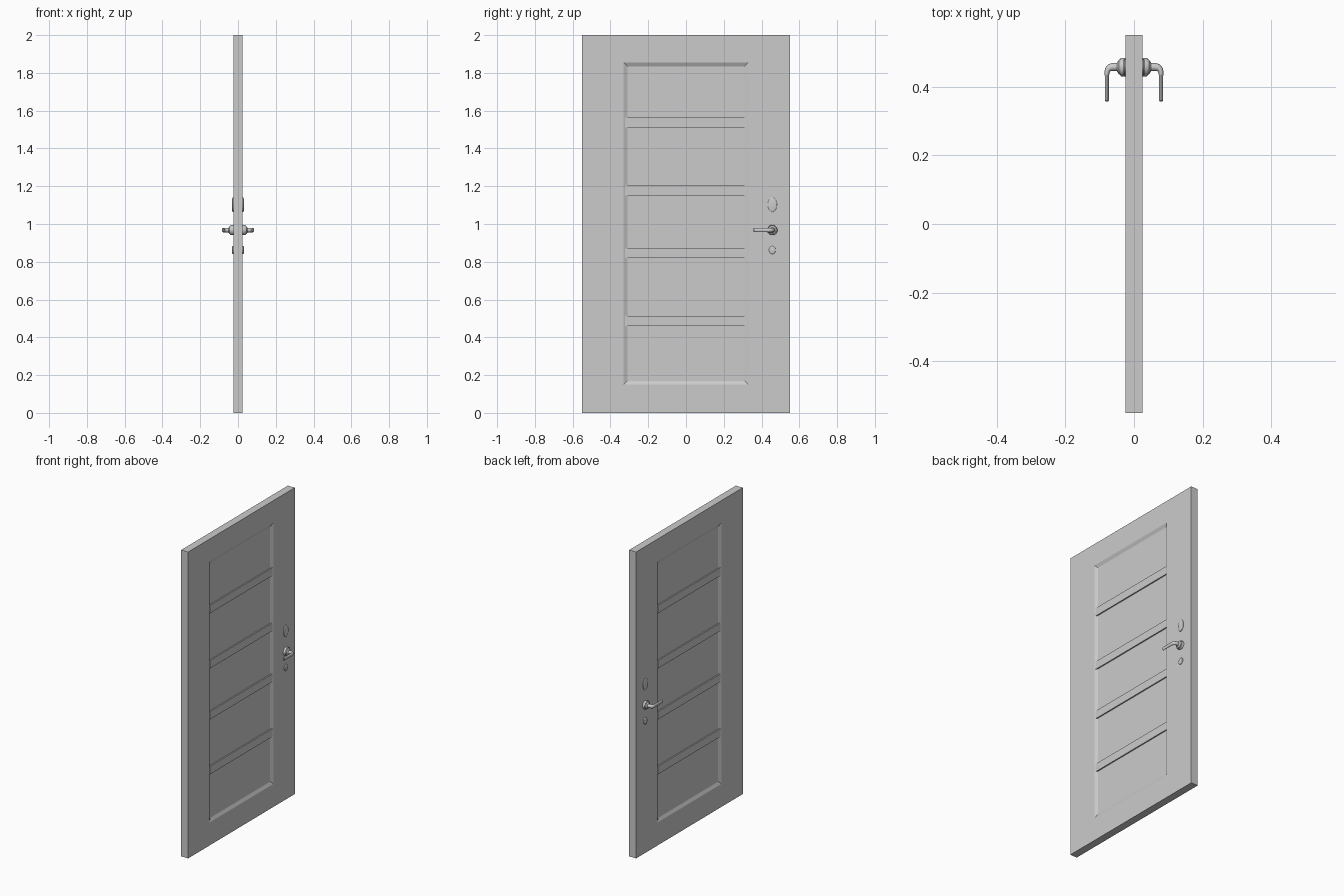
import bpy, bmesh, math
from mathutils import Vector

if "Cube" in bpy.data.objects:
    bpy.data.objects.remove(bpy.data.objects["Cube"])

HX, HY, H = 0.025, 0.55, 2.0          # slab half thickness, half width, height
LOCK_Y, LEVER_Z = 0.457, 0.968


def finish(name, bm, smooth=True):
    bmesh.ops.remove_doubles(bm, verts=bm.verts, dist=1e-6)
    bmesh.ops.recalc_face_normals(bm, faces=bm.faces)
    me = bpy.data.meshes.new(name)
    bm.to_mesh(me)
    bm.free()
    ob = bpy.data.objects.new(name, me)
    bpy.context.collection.objects.link(ob)
    if smooth:
        bpy.ops.object.select_all(action='DESELECT')
        ob.select_set(True)
        bpy.context.view_layer.objects.active = ob
        bpy.ops.object.shade_smooth_by_angle(angle=math.radians(35))
    return ob


def skin(bm, loops):
    """Join successive closed loops of points with quads and cap both ends."""
    rings = [[bm.verts.new(p) for p in lp] for lp in loops]
    for a, b in zip(rings, rings[1:]):
        n = len(a)
        for i in range(n):
            bm.faces.new((a[i], a[(i + 1) % n], b[(i + 1) % n], b[i]))
    bm.faces.new(rings[0])
    bm.faces.new(rings[-1])


def rect(x, hy, z0, z1):
    return [(x, -hy, z0), (x, hy, z0), (x, hy, z1), (x, -hy, z1)]


def disc(bm, side, profile, z, ry, rz, seg=32):
    """Stack of ellipses along x; profile lists (x, scale)."""
    skin(bm, [[(side * x, LOCK_Y + ry * s * math.cos(2 * math.pi * i / seg),
                z + rz * s * math.sin(2 * math.pi * i / seg)) for i in range(seg)]
              for x, s in profile])


# Door slab with a bevelled recess on both faces
bm = bmesh.new()
depth, slope = 0.01, 0.02
half = [rect(HX - depth, 0.33 - slope, 0.15 + slope, 1.855 - slope),
        rect(HX, 0.33, 0.15, 1.855), rect(HX, HY, 0, H)]
back = [[(-x, y, z) for x, y, z in lp] for lp in reversed(half)]
skin(bm, half + back)
finish("door_slab", bm, smooth=False)

# Horizontal rails across the recessed panel, both faces
for n, zc in enumerate((0.487, 0.845, 1.178, 1.538)):
    bm = bmesh.new()
    x = HX - 0.002
    skin(bm, [rect(-x, 0.322, zc - 0.026, zc + 0.026), rect(x, 0.322, zc - 0.026, zc + 0.026)])
    finish(f"panel_rail_{n + 1}", bm, smooth=False)

# Hardware mirrored on the two faces
for side, tag in ((1, "right"), (-1, "left")):
    plate = [(0.022, 1), (0.028, 1), (0.030, 0.93), (0.031, 0.8)]
    bm = bmesh.new()
    disc(bm, side, plate, 1.102, 0.024, 0.038)
    finish(f"upper_lock_plate_{tag}", bm)

    bm = bmesh.new()
    disc(bm, side, plate, 0.862, 0.018, 0.021)
    finish(f"lower_lock_plate_{tag}", bm)

    # Stepped round rosette
    bm = bmesh.new()
    disc(bm, side, [(0.022, 1), (0.037, 1), (0.039, 0.95), (0.039, 0.85), (0.044, 0.8),
                    (0.047, 0.6), (0.05, 0.5)], LEVER_Z, 0.027, 0.027)
    finish(f"handle_rosette_{tag}", bm)

    # Lever: round neck that bends into a flatter grip
    path = [(0.045, 0.457), (0.062, 0.457), (0.070, 0.455), (0.076, 0.450), (0.0785, 0.442),
            (0.079, 0.43), (0.079, 0.395), (0.079, 0.359), (0.079, 0.357)]
    wide = [0.012, 0.012, 0.011, 0.009, 0.0075, 0.006, 0.0055, 0.0055, 0.004]
    tall = [0.012, 0.012, 0.012, 0.012, 0.012, 0.0115, 0.011, 0.011, 0.009]
    loops = []
    for i, p in enumerate(path):
        a, b = Vector(path[max(i - 1, 0)]), Vector(path[min(i + 1, len(path) - 1)])
        t = (b - a).normalized()
        ring = []
        for k in range(16):
            c, s = math.cos(math.pi * k / 8), math.sin(math.pi * k / 8)
            ring.append((side * (p[0] - t.y * wide[i] * c), p[1] + t.x * wide[i] * c,
                         LEVER_Z + tall[i] * s))
        loops.append(ring)
    bm = bmesh.new()
    skin(bm, loops)
    finish(f"lever_handle_{tag}", bm)
